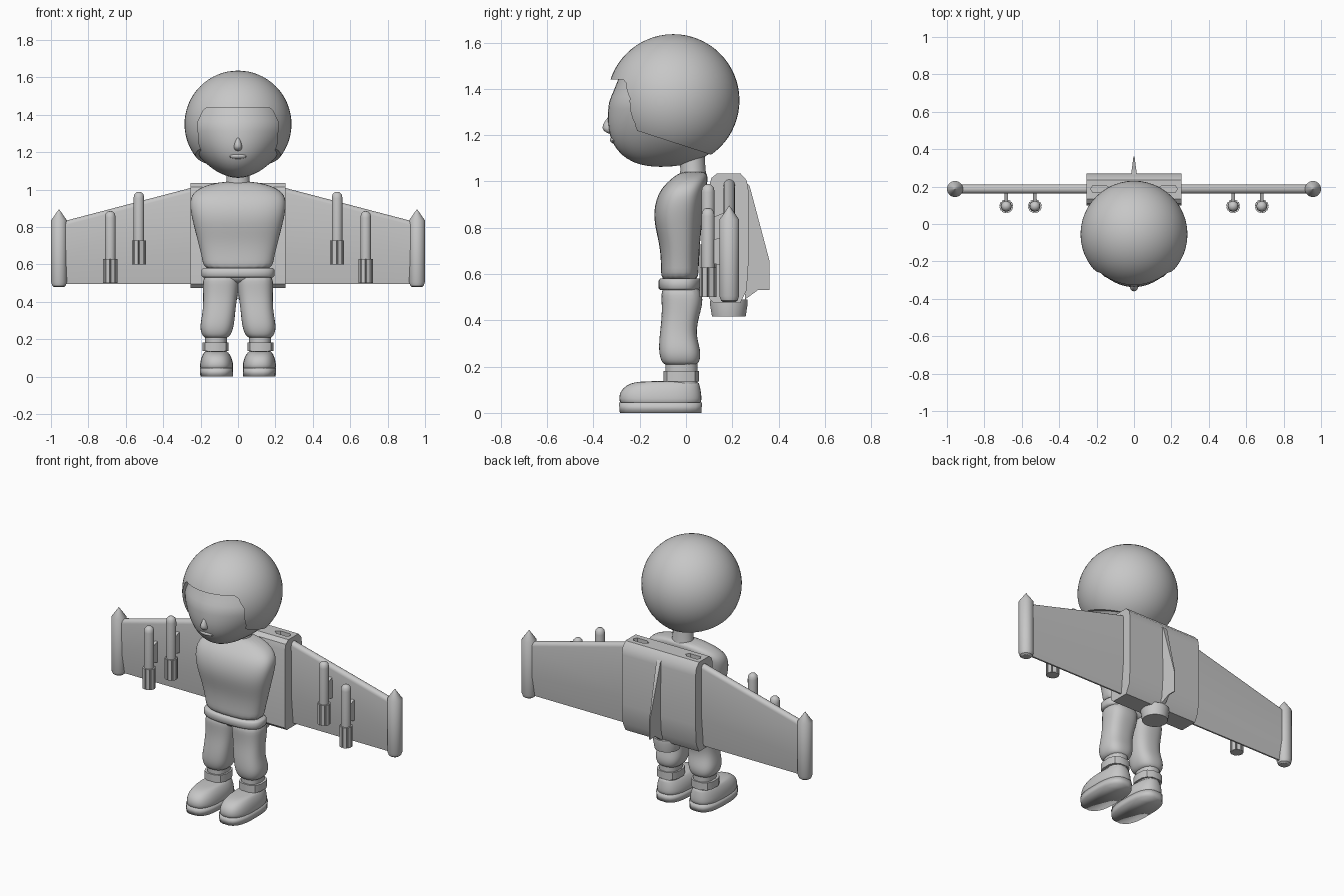
import bpy, bmesh, math
from mathutils import Vector

cube = bpy.data.objects.get("Cube")
if cube:
    bpy.data.objects.remove(cube, do_unlink=True)

# One plain grey for the whole figure
GREY = bpy.data.materials.new("plain light grey")
GREY.use_nodes = True
GREY.diffuse_color = (0.57, 0.57, 0.57, 1)
GREY.node_tree.nodes["Principled BSDF"].inputs["Base Color"].default_value = GREY.diffuse_color


def finish(name, bm, angle=35, subsurf=0):
    """Turn a bmesh into a shaded object, optionally subdivided."""
    bmesh.ops.recalc_face_normals(bm, faces=bm.faces)
    mesh = bpy.data.meshes.new(name)
    bm.to_mesh(mesh)
    bm.free()
    ob = bpy.data.objects.new(name, mesh)
    bpy.context.collection.objects.link(ob)
    mesh.materials.append(GREY)
    if subsurf:
        mod = ob.modifiers.new("subsurf", 'SUBSURF')
        mod.levels = mod.render_levels = subsurf
    bpy.ops.object.select_all(action='DESELECT')
    ob.select_set(True)
    bpy.context.view_layer.objects.active = ob
    if angle:
        bpy.ops.object.shade_smooth_by_angle(angle=math.radians(angle))
    return ob


def skin(bm, rings):
    """Bridge rings of points and cap both ends."""
    rows = [[bm.verts.new(p) for p in ring] for ring in rings]
    n = len(rows[0])
    for a, b in zip(rows, rows[1:]):
        for i in range(n):
            j = (i + 1) % n
            bm.faces.new((a[i], a[j], b[j], b[i]))
    bm.faces.new(rows[0])
    bm.faces.new(rows[-1])


def loft(name, levels, n=16, power=2.0, **kw):
    """Stack of superellipses; each level is z, x min, x max, y min, y max."""
    def wave(v):
        return math.copysign(abs(v) ** (2 / power), v)
    rings = []
    for z, x0, x1, y0, y1 in levels:
        ring = []
        for i in range(n):
            t = math.tau * (i + 0.5) / n
            ring.append(((x0 + x1) / 2 + (x1 - x0) / 2 * wave(math.cos(t)),
                         (y0 + y1) / 2 + (y1 - y0) / 2 * wave(math.sin(t)), z))
        rings.append(ring)
    bm = bmesh.new()
    skin(bm, rings)
    return finish(name, bm, **kw)


def lathe(name, x, y, profile, n=20, **kw):
    return loft(name, [(z, x - r, x + r, y - r, y + r) for r, z in profile], n, **kw)


def prism(name, outline, axis, lo, hi, **kw):
    """Outline in the two remaining axes, extruded along one axis."""
    put = {'x': lambda a, b, h: (h, a, b), 'y': lambda a, b, h: (a, h, b),
           'z': lambda a, b, h: (a, b, h)}[axis]
    bm = bmesh.new()
    skin(bm, [[put(a, b, h) for a, b in outline] for h in (lo, hi)])
    return finish(name, bm, **kw)


def cut(target, cutter):
    mod = target.modifiers.new("cut", 'BOOLEAN')
    mod.operation, mod.solver, mod.object = 'DIFFERENCE', 'EXACT', cutter
    bpy.ops.object.select_all(action='DESELECT')
    target.select_set(True)
    bpy.context.view_layer.objects.active = target
    bpy.ops.object.modifier_apply(modifier=mod.name)
    bpy.data.objects.remove(cutter, do_unlink=True)


def ball(centre, radius):
    bm = bmesh.new()
    bmesh.ops.create_uvsphere(bm, u_segments=48, v_segments=32, radius=radius)
    bmesh.ops.translate(bm, verts=bm.verts, vec=centre)
    return bm


# Helmet: a ball with a face opening and a sloping lower rim
helmet = finish("helmet", ball((0, -0.055, 1.35), 0.286), angle=0)
half = [(0.165, 1.44), (0.185, 1.425), (0.215, 1.36), (0.21, 1.25), (0.185, 1.17), (0.18, 1.0)]
opening = half + [(-x, z) for x, z in reversed(half)]
cut(helmet, prism("face_cutter", opening, 'y', -0.6, -0.06, angle=0))
rim = [(-0.6, 1.345), (0.1, 1.118), (0.5, 0.99), (0.5, 0.8), (-0.6, 0.8)]
cut(helmet, prism("rim_cutter", rim, 'x', -0.5, 0.5, angle=0))
bpy.ops.object.shade_smooth_by_angle(angle=math.radians(35))

# Face with a forward chin and a brow set back inside the helmet
centre = Vector((0, -0.055, 1.34))
bm = ball(centre, 0.27)
chin = Vector((0, -0.74, -0.67)).normalized()
for v in bm.verts:
    d = (v.co - centre).normalized()
    v.co += d * 0.046 * max(0, d.dot(chin)) ** 6
    if d.z < 0:
        v.co.x *= 1 - 0.12 * d.z * d.z
    else:
        v.co -= d * 0.012 * min(1, 4 * d.z)
finish("face", bm, angle=60)
loft("nose", [(1.205, -0.01, 0.01, -0.34, -0.3), (1.22, -0.028, 0.028, -0.36, -0.3),
              (1.24, -0.023, 0.023, -0.37, -0.3), (1.295, -0.006, 0.006, -0.327, -0.3)],
     8, subsurf=1, angle=80)
loft("lips", [(1.162, -0.03, 0.03, -0.32, -0.28), (1.176, -0.06, 0.06, -0.332, -0.28),
              (1.192, -0.04, 0.04, -0.33, -0.28)], 12, subsurf=1, angle=80)

# Neck, torso, belt and hips
loft("neck", [(1.0, -0.075, 0.075, -0.03, 0.095), (1.05, -0.062, 0.062, -0.025, 0.085),
              (1.14, -0.06, 0.06, -0.03, 0.08)], 20)
loft("torso", [(0.56, -0.185, 0.185, -0.11, 0.055), (0.62, -0.19, 0.19, -0.108, 0.055),
               (0.72, -0.216, 0.216, -0.112, 0.06), (0.82, -0.242, 0.242, -0.14, 0.07),
               (0.9, -0.26, 0.26, -0.138, 0.08), (0.97, -0.258, 0.258, -0.11, 0.09),
               (1.015, -0.2, 0.2, -0.06, 0.095), (1.045, -0.09, 0.09, -0.02, 0.09)],
     20, 2.7, subsurf=2, angle=80)
loft("belt", [(0.53, -0.188, 0.188, -0.112, 0.058), (0.54, -0.196, 0.196, -0.12, 0.066),
              (0.57, -0.196, 0.196, -0.12, 0.066), (0.58, -0.188, 0.188, -0.112, 0.058)],
     32, 2.7, angle=60)
loft("hips", [(0.49, -0.12, 0.12, -0.06, 0.04), (0.52, -0.18, 0.18, -0.1, 0.06),
              (0.56, -0.185, 0.185, -0.11, 0.055)], 20, 2.5, subsurf=1, angle=80)

# Jet pack with top vents, fin and closed nozzle
pack_side = [(0.12, 0.475), (0.235, 0.475), (0.262, 0.53), (0.27, 0.65), (0.27, 0.96),
             (0.262, 1.005), (0.235, 1.035), (0.135, 1.035), (0.11, 1.015), (0.1, 0.98), (0.1, 0.495)]
pack = prism("jet_pack", pack_side, 'x', -0.255, 0.255)
for s in (-1, 1):
    slot = [(0.125, 0.187), (0.15, 0.168), (0.22, 0.168), (0.232, 0.187), (0.22, 0.206), (0.15, 0.206)]
    cut(pack, prism("vent_cutter", [(s * x, y) for x, y in slot], 'z', 1.01, 1.1, angle=0))
fin_side = [(0.255, 1.0), (0.275, 0.98), (0.36, 0.66), (0.36, 0.53), (0.31, 0.53), (0.255, 0.49)]
bm = bmesh.new()
skin(bm, [[(s * (0.014 if y < 0.3 else 0.003), y, z) for y, z in fin_side] for s in (-1, 1)])
finish("tail_fin", bm)
lathe("nozzle", 0, 0.185, [(0.08, 0.49), (0.082, 0.47), (0.073, 0.416)], 28)

for s, side in ((1, "left"), (-1, "right")):
    def part(name):
        return side + "_" + name

    def limb(name, levels, *args, **kw):
        flip = [(z, min(s * a, s * b), max(s * a, s * b), c, d) for z, a, b, c, d in levels]
        return loft(part(name), flip, *args, **kw)

    # Trouser leg, ankle, strap, boot and sole
    limb("leg", [(0.2, 0.06, 0.175, -0.09, 0.045), (0.225, 0.035, 0.197, -0.11, 0.062),
                 (0.27, 0.02, 0.206, -0.12, 0.066), (0.34, 0.014, 0.19, -0.115, 0.042),
                 (0.42, 0.004, 0.187, -0.105, 0.058), (0.49, -0.008, 0.19, -0.107, 0.08),
                 (0.56, -0.008, 0.185, -0.11, 0.055)], 16, 2.6, subsurf=2, angle=80)
    limb("ankle", [(0.1, 0.06, 0.175, -0.09, 0.052), (0.22, 0.058, 0.178, -0.09, 0.05)], 16, 2.4)
    limb("ankle_strap", [(0.136, 0.048, 0.192, -0.1, 0.058), (0.182, 0.048, 0.192, -0.1, 0.058)],
         12, 2.6)
    limb("boot", [(0.025, 0.032, 0.196, -0.278, 0.06), (0.05, 0.024, 0.205, -0.29, 0.069),
                  (0.075, 0.026, 0.203, -0.291, 0.069), (0.105, 0.034, 0.197, -0.279, 0.064),
                  (0.13, 0.052, 0.182, -0.24, 0.058), (0.138, 0.062, 0.174, -0.19, 0.052)],
         20, 2.6, subsurf=1, angle=80)
    limb("sole", [(0, 0.027, 0.202, -0.287, 0.068), (0.045, 0.025, 0.204, -0.291, 0.07)],
         24, 2.8, angle=120)

    # Tapered wing: round leading edge on top, thin trailing edge below
    def section(x, top):
        low, nose = 0.495, []
        for i in range(9):
            t = math.pi * i / 8
            nose.append((s * x, 0.187 + 0.024 * math.cos(t), top - 0.024 + 0.024 * math.sin(t)))
        mid = low + (top - low) * 0.35
        return nose + [(s * x, 0.165, mid), (s * x, 0.182, low), (s * x, 0.192, low), (s * x, 0.209, mid)]
    bm = bmesh.new()
    skin(bm, [section(0.24, 1.012), section(0.95, 0.826)])
    finish(part("wing"), bm, angle=25)
    lathe(part("wing_tip_pod"), s * 0.957, 0.187,
          [(0.026, 0.478), (0.036, 0.485), (0.043, 0.505), (0.043, 0.835), (0.001, 0.895)])

    # Missiles on pylons ahead of each wing
    for label, x, low, high in (("inner", 0.53, 0.6, 0.988), ("outer", 0.683, 0.5, 0.885)):
        x *= s
        name = part(label + "_missile")
        lathe(name, x, 0.095, [(0.024, low + 0.01), (0.028, low + 0.12), (0.029, high - 0.035),
                               (0.026, high - 0.015), (0.015, high - 0.003), (0.003, high)], 16)
        bm = bmesh.new()
        for k in range(4):
            a = math.radians(22.5 + 45 * k)
            u, v = Vector((math.cos(a), math.sin(a), 0)) * 0.036, Vector((-math.sin(a), math.cos(a), 0)) * 0.011
            c = Vector((x, 0.095, 0))
            skin(bm, [[c + u + v + Vector((0, 0, z)), c - u + v + Vector((0, 0, z)),
                       c - u - v + Vector((0, 0, z)), c + u - v + Vector((0, 0, z))]
                      for z in (low, low + 0.128)])
        finish(name + "_fins", bm)
        pylon = [(0.1, low + 0.15), (0.18, low + 0.13), (0.18, low + 0.27), (0.1, low + 0.24)]
        prism(name + "_pylon", pylon, 'x', x - 0.009, x + 0.009)
